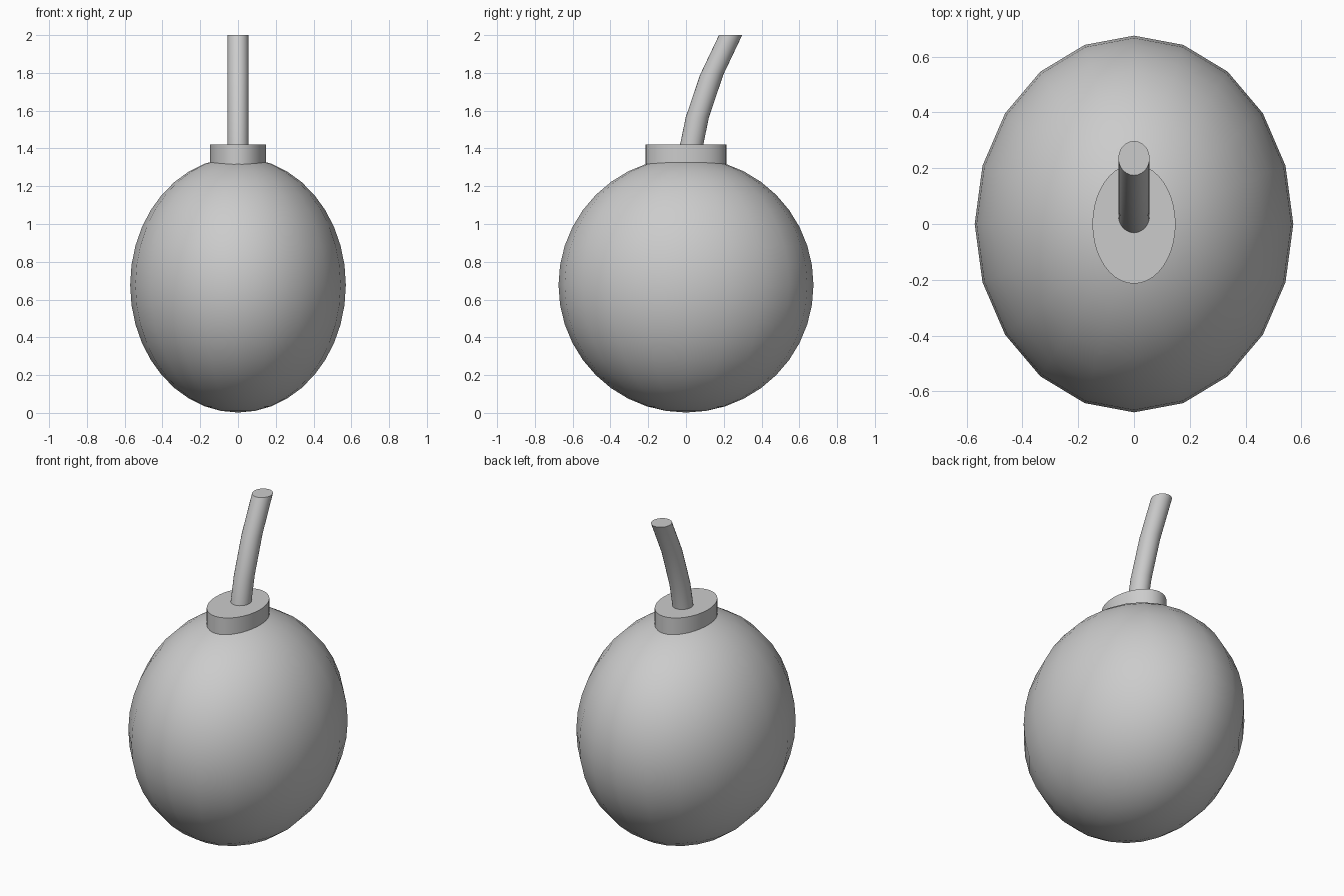
import bpy, bmesh, math

if "Cube" in bpy.data.objects:
    bpy.data.objects.remove(bpy.data.objects["Cube"])


def finish(obj, name):
    obj.name = name
    obj.data.name = name
    bpy.ops.object.select_all(action='DESELECT')
    obj.select_set(True)
    bpy.context.view_layer.objects.active = obj
    bpy.ops.object.shade_smooth_by_angle(angle=math.radians(40))


def loft(name, sections, rx, ry, sides):
    """Stack horizontal ellipses centred at (0, y, z) and cap both ends."""
    bm = bmesh.new()
    rings = []
    for y, z in sections:
        rings.append([bm.verts.new((rx * math.cos(2 * math.pi * i / sides),
                                    y + ry * math.sin(2 * math.pi * i / sides), z))
                      for i in range(sides)])
    for low, high in zip(rings, rings[1:]):
        for i in range(sides):
            j = (i + 1) % sides
            bm.faces.new((low[i], low[j], high[j], high[i]))
    bm.faces.new(rings[0][::-1])
    bm.faces.new(rings[-1])
    mesh = bpy.data.meshes.new(name)
    bm.to_mesh(mesh)
    bm.free()
    obj = bpy.data.objects.new(name, mesh)
    bpy.context.collection.objects.link(obj)
    finish(obj, name)


# Round body, narrower from side to side
bpy.ops.mesh.primitive_uv_sphere_add(segments=20, ring_count=20, radius=1, location=(0, 0, 0.677))
body = bpy.context.object
body.scale = (0.571, 0.675, 0.675)
bpy.ops.object.transform_apply(location=False, rotation=False, scale=True)
finish(body, "body")

# Oval collar on top
loft("collar", [(0, 1.29), (0, 1.42)], 0.149, 0.214, 40)

# Fuse bending backwards, cut level at the top
loft("fuse", [(0.027, 1.40), (0.03, 1.42), (0.06, 1.565), (0.136, 1.79), (0.236, 2.0)],
     0.056, 0.0615, 24)
